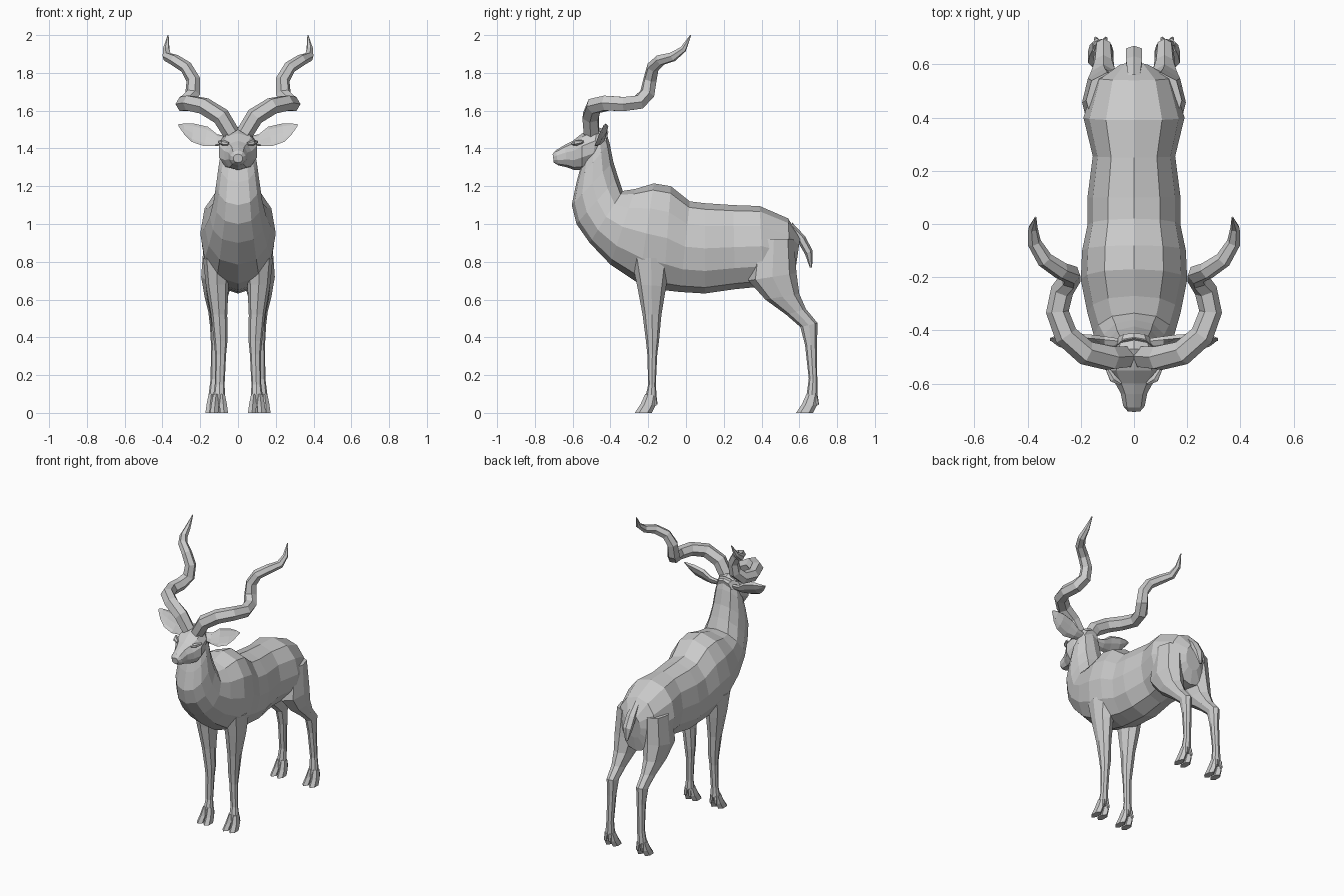
import bpy, bmesh, math
from mathutils import Vector as V


def ring(a, b, side, n=12, dent=1.0, power=0.85):
    """Cross-section between edge points a and b, bulging along side."""
    a, b, side = V(a), V(b), V(side)
    mid, half = (a + b) / 2, (a - b) / 2
    pts = []
    for i in range(n):
        t = 2 * math.pi * i / n
        s = math.sin(t)
        s = math.copysign(abs(s) ** power, s)
        pts.append(mid + half * math.cos(t) + side * (s if s > 0 else s * dent))
    return pts


def loft(name, rings):
    bm = bmesh.new()
    loops = [[bm.verts.new(p) for p in r] for r in rings]
    for p, q in zip(loops, loops[1:]):
        for i in range(len(p)):
            j = (i + 1) % len(p)
            bm.faces.new((p[i], p[j], q[j], q[i]))
    bm.faces.new(loops[0])
    bm.faces.new(loops[-1])
    bmesh.ops.recalc_face_normals(bm, faces=bm.faces)
    me = bpy.data.meshes.new(name)
    bm.to_mesh(me)
    bm.free()
    ob = bpy.data.objects.new(name, me)
    bpy.context.collection.objects.link(ob)
    return ob


def profile(name, rows, n=12):
    """rows: centre x, edge a (y, z), edge b (y, z), half width."""
    return loft(name, [ring((x, ay, az), (x, by, bz), (w, 0, 0), n)
                       for x, ay, az, by, bz, w in rows])


def tube(name, path, n=6):
    """path: x, y, z, radius."""
    pts = [V(p[:3]) for p in path]
    rings, u = [], V((0, 0, 1))
    for i, p in enumerate(pts):
        d = (pts[min(i + 1, len(pts) - 1)] - pts[max(i - 1, 0)]).normalized()
        u = (u - d * u.dot(d)).normalized()
        r = path[i][3]
        rings.append(ring(p + u * r, p - u * r, d.cross(u) * r, n, power=1))
    return loft(name, rings)


# Torso and neck, rump to throat
profile("body_and_neck", [
    (0, .605, .93, .58, .76, .06), (0, .54, 1.03, .56, .66, .145),
    (0, .39, 1.095, .41, .67, .19), (0, .25, 1.10, .26, .655, .155),
    (0, .10, 1.11, .10, .632, .175), (0, .02, 1.12, -.03, .64, .175),
    (0, -.08, 1.20, -.12, .65, .195), (0, -.17, 1.215, -.25, .685, .20),
    (0, -.27, 1.185, -.40, .785, .175), (0, -.335, 1.175, -.51, .90, .15),
    (0, -.36, 1.25, -.58, 1.0, .128), (0, -.385, 1.33, -.605, 1.10, .115),
    (0, -.405, 1.43, -.58, 1.22, .10), (0, -.43, 1.51, -.55, 1.33, .08)])

# Head, poll to nose
profile("head", [
    (0, -.41, 1.49, -.45, 1.34, .06), (0, -.47, 1.515, -.50, 1.30, .095),
    (0, -.55, 1.48, -.55, 1.285, .105), (0, -.60, 1.44, -.59, 1.285, .075),
    (0, -.64, 1.42, -.63, 1.30, .052), (0, -.69, 1.39, -.675, 1.31, .042),
    (0, -.706, 1.37, -.70, 1.325, .025)], 10)

# Tail
profile("tail", [
    (0, .56, 1.01, .56, .94, .025), (0, .63, .935, .595, .90, .035),
    (0, .67, .86, .63, .84, .035), (0, .668, .77, .655, .77, .01)], 6)


def hoof(name, x, y):
    # Two toes and two dewclaws around the foot
    for k in (-1, 1):
        profile(name + "_toe", [
            (x + k * .016, y - .03, .10, y + .03, .09, .017),
            (x + k * .022, y - .055, .045, y + .025, .04, .022),
            (x + k * .026, y - .085, 0, y + .005, 0, .024)], 6)
        profile(name + "_dewclaw", [
            (x + k * .015, y + .01, .085, y + .03, .09, .011),
            (x + k * .019, y + .02, .035, y + .036, .045, .008)], 6)


for s, side in ((1, "left"), (-1, "right")):
    # Front leg
    profile(side + "_front_leg", [
        (s * .11, -.29, .82, -.08, .82, .075), (s * .11, -.26, .68, -.105, .67, .06),
        (s * .10, -.23, .52, -.13, .52, .043), (s * .092, -.212, .38, -.143, .38, .036),
        (s * .092, -.205, .31, -.152, .31, .029), (s * .097, -.20, .15, -.16, .15, .026),
        (s * .10, -.215, .085, -.155, .085, .032), (s * .10, -.22, .05, -.17, .05, .03)], 8)
    hoof(side + "_front_hoof", s * .10, -.186)

    # Hind leg
    profile(side + "_hind_leg", [
        (s * .10, .36, .92, .57, .92, .08), (s * .11, .33, .70, .585, .74, .085),
        (s * .115, .42, .60, .60, .63, .062), (s * .115, .53, .52, .635, .55, .042),
        (s * .115, .605, .455, .697, .475, .034), (s * .115, .63, .36, .693, .36, .028),
        (s * .12, .65, .18, .695, .18, .025), (s * .125, .637, .085, .695, .085, .032),
        (s * .125, .63, .05, .685, .05, .03)], 8)
    hoof(side + "_hind_hoof", s * .125, .668)

    # Cupped ear
    loft(side + "_ear", [
        ring((s * x, ty, tz), (s * x2, by, bz), (0, d, 0), 8, dent)
        for x, ty, tz, x2, by, bz, d, dent in (
            (.06, -.44, 1.465, .06, -.47, 1.42, .02, 1),
            (.11, -.435, 1.475, .12, -.475, 1.412, .025, .6),
            (.16, -.43, 1.515, .18, -.485, 1.412, .03, -.3),
            (.235, -.425, 1.532, .245, -.475, 1.435, .028, -.3),
            (.285, -.425, 1.532, .285, -.46, 1.475, .018, -.2),
            (.315, -.43, 1.528, .315, -.437, 1.518, .004, 1))])

    # Spiral horn
    tube(side + "_horn", [(s * x, y, z, r) for x, y, z, r in (
        (.035, -.50, 1.48, .045), (.09, -.505, 1.57, .048), (.18, -.485, 1.625, .047),
        (.255, -.42, 1.64, .045), (.288, -.33, 1.635, .043), (.27, -.25, 1.645, .043),
        (.24, -.205, 1.69, .041), (.237, -.19, 1.765, .037), (.275, -.175, 1.83, .034),
        (.335, -.135, 1.868, .031), (.375, -.07, 1.885, .026),
        (.38, -.015, 1.925, .018), (.37, .025, 2.0, .003))])

    # Eye with brow ridge
    tube(side + "_eye", [(s * .05, -.60, 1.425, .008), (s * .078, -.582, 1.43, .016),
                         (s * .10, -.545, 1.435, .008)])
